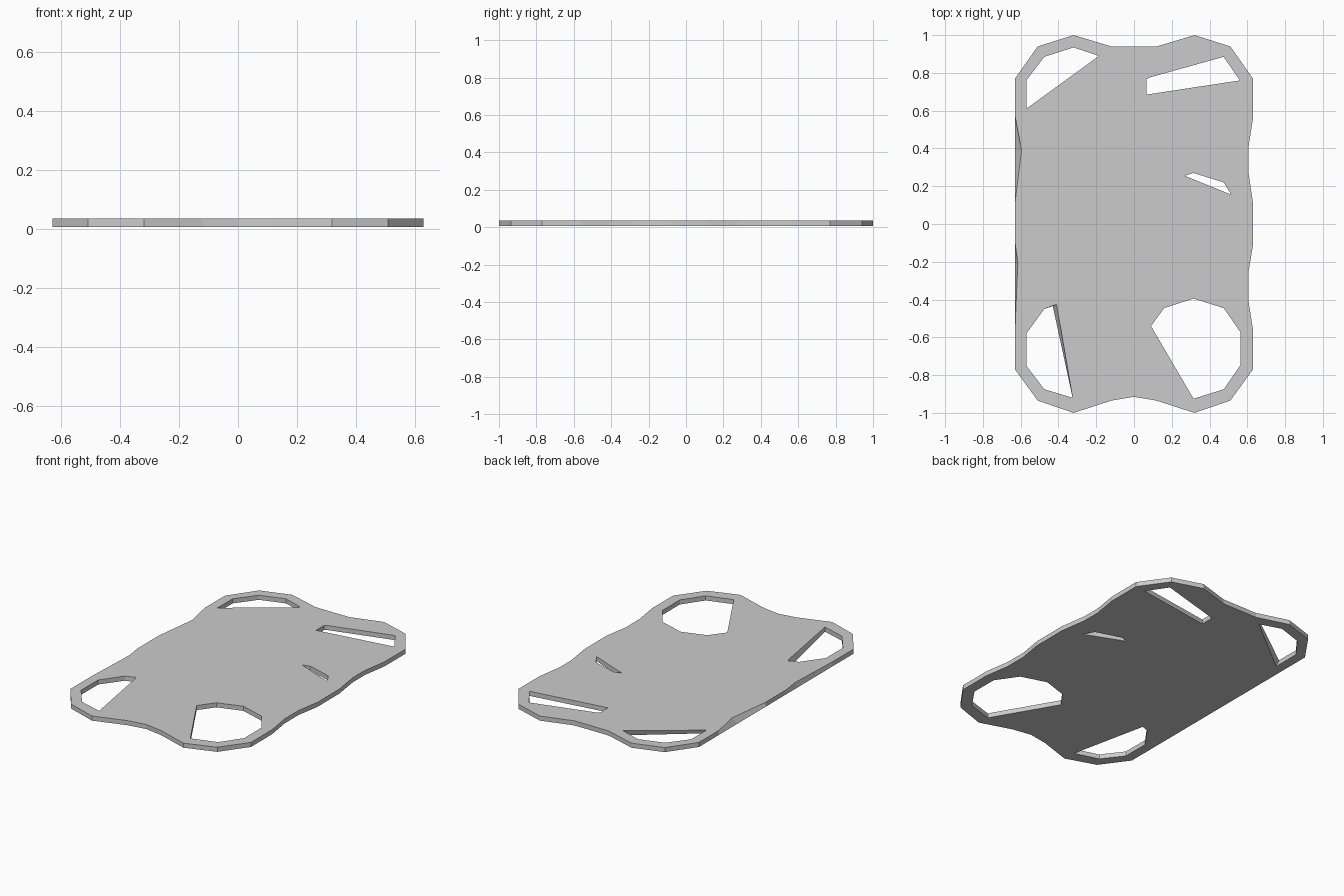
import bpy, bmesh

if "Cube" in bpy.data.objects:
    bpy.data.objects.remove(bpy.data.objects["Cube"])

Z0, Z1 = 0.007, 0.036

# Wavy outer rim, clockwise from the back left corner
outline = [(-.63, .77), (-.51, .94), (-.32, 1), (-.12, .94), (.12, .94), (.32, 1), (.51, .94),
           (.63, .77), (.63, .56), (.605, .4), (.605, .28), (.63, .11), (.63, -.11), (.605, -.26),
           (.605, -.4), (.63, -.56), (.63, -.77), (.51, -.935), (.32, -1), (.12, -.935), (0, -.915),
           (-.12, -.935), (-.32, -1), (-.51, -.935), (-.63, -.77), (-.63, -.56), (-.615, -.21),
           (-.63, -.1), (-.63, .11), (-.595, .39), (-.63, .57)]

# Each loop: top points, plus {index: point} where the underside differs (slanted walls)
loops = [
    (outline, {26: (-.63, -.21), 29: (-.63, .39)}),
    ([(-.57, .61), (-.57, .76), (-.475, .885), (-.32, .935), (-.185, .89)], {0: (-.57, .585)}),
    ([(.065, .685), (.065, .765), (.08, .775), (.475, .885), (.56, .76)], {}),
    ([(.27, .255), (.315, .27), (.475, .22), (.515, .155)], {}),
    ([(-.57, -.58), (-.475, -.45), (-.41, -.425), (-.325, -.92), (-.475, -.875), (-.57, -.75)],
     {2: (-.43, -.435)}),
    ([(.09, -.54), (.16, -.445), (.315, -.395), (.475, -.445), (.565, -.575), (.565, -.745),
      (.475, -.875), (.315, -.925)], {}),
]

bm = bmesh.new()


def ring(points, z):
    vs = [bm.verts.new((x, y, z)) for x, y in points]
    es = [bm.edges.new((v, vs[(i + 1) % len(vs)])) for i, v in enumerate(vs)]
    return vs, es


# Rim and hole loops on both levels
tops, bottoms, pairs = [], [], []
for pts, changed in loops:
    tv, te = ring(pts, Z1)
    bv, be = ring([changed.get(i, p) for i, p in enumerate(pts)], Z0)
    tops += te
    bottoms += be
    pairs.append((tv, bv))

# Flat top and underside with openings
for edges in (tops, bottoms):
    bmesh.ops.triangle_fill(bm, edges=edges, use_beauty=True, use_dissolve=False, normal=(0, 0, 1))

# Side walls
for tv, bv in pairs:
    n = len(tv)
    for i in range(n):
        j = (i + 1) % n
        bm.faces.new((tv[i], tv[j], bv[j], bv[i]))

bmesh.ops.recalc_face_normals(bm, faces=bm.faces[:])
mesh = bpy.data.meshes.new("carrier_plate")
bm.to_mesh(mesh)
bm.free()
bpy.context.collection.objects.link(bpy.data.objects.new("carrier_plate", mesh))
